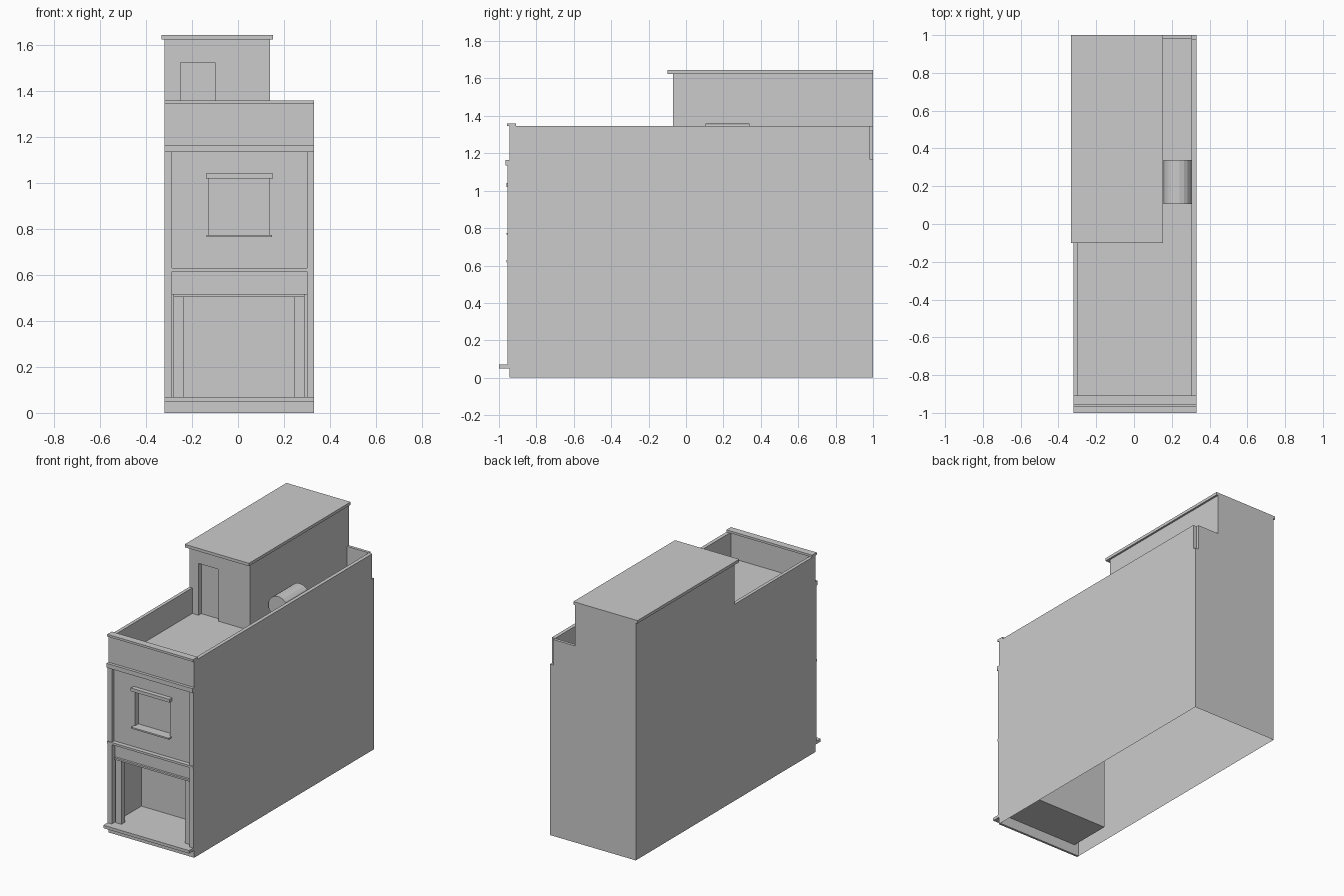
import bpy, bmesh, math

if "Cube" in bpy.data.objects:
    bpy.data.objects.remove(bpy.data.objects["Cube"])

# Overall planes of the building
X0, X1, YF, YB = -0.32, 0.33, -0.945, 1.0
WALL_Y, DECK, PARA = -0.93, 1.17, 1.345
HX = 0.14          # right side of the stair house
HY = -0.07         # front of the stair house

FACES = {"-x": (0, 4, 6, 2), "+x": (1, 3, 7, 5), "-y": (0, 1, 5, 4),
         "+y": (2, 6, 7, 3), "-z": (0, 2, 3, 1), "+z": (4, 5, 7, 6)}


def finish(name, bm):
    me = bpy.data.meshes.new(name)
    bm.to_mesh(me)
    bm.free()
    ob = bpy.data.objects.new(name, me)
    bpy.context.collection.objects.link(ob)
    return ob


def box(name, x0, x1, y0, y1, z0, z1, skip=(), inward=False):
    bm = bmesh.new()
    v = [bm.verts.new((x, y, z)) for z in (z0, z1) for y in (y0, y1) for x in (x0, x1)]
    for key, idx in FACES.items():
        if key not in skip:
            bm.faces.new([v[i] for i in (idx[::-1] if inward else idx)])
    return finish(name, bm)


def front_wall(name, y, x0, x1, z0, z1, holes):
    """Wall facing -y, with rectangular openings (x0, x1, z0, z1)."""
    xs = sorted({x0, x1, *(h[i] for h in holes for i in (0, 1))})
    zs = sorted({z0, z1, *(h[i] for h in holes for i in (2, 3))})
    bm = bmesh.new()
    for a, b in zip(xs, xs[1:]):
        for c, d in zip(zs, zs[1:]):
            mx, mz = (a + b) / 2, (c + d) / 2
            if any(h[0] < mx < h[1] and h[2] < mz < h[3] for h in holes):
                continue
            bm.faces.new([bm.verts.new(p) for p in
                          ((a, y, c), (b, y, c), (b, y, d), (a, y, d))])
    bmesh.ops.remove_doubles(bm, verts=bm.verts, dist=1e-5)
    bmesh.ops.dissolve_limit(bm, angle_limit=0.01, verts=bm.verts, edges=bm.edges)
    return finish(name, bm)


def recess(name, y, depth, hole):
    box(name, hole[0], hole[1], y, y + depth, hole[2], hole[3], skip=("-y",), inward=True)


# Main shell: side walls, back and roof deck, open below
box("main_shell", X0, X1, YF, YB, 0, DECK, skip=("-y", "-z"))

# Front wall with shop room and window openings
shop = (-0.287, 0.30, 0.07, 0.615)
window = (-0.128, 0.135, 0.775, 1.02)
front_wall("front_wall", WALL_Y, X0, X1, 0, DECK, [shop, window])
recess("shop_room", WALL_Y, 0.295, shop)
recess("window_recess", WALL_Y, 0.035, window)

# Front trim
box("base_strip", X0, X1, YF, WALL_Y, 0, 0.05)
box("step_ledge", X0, X1, -1.0, WALL_Y, 0.05, 0.07)
for side, a, b in (("left", X0, -0.287), ("right", 0.30, X1)):
    box(side + "_pilaster", a, b, -0.955, WALL_Y, 0.07, 1.135)
box("floor_band", X0, X1, -0.96, WALL_Y, 0.615, 0.63)
box("cornice", X0, X1, -0.965, WALL_Y, 1.135, 1.165)
box("window_lintel", -0.14, 0.153, -0.96, WALL_Y, 1.02, 1.042)
box("window_sill", -0.137, 0.147, -0.96, WALL_Y, 0.765, 0.775)

# Shop front infill
box("shop_top_panel", -0.287, 0.30, -0.92, -0.89, 0.515, 0.615)
box("shop_lintel", -0.28, 0.29, -0.935, -0.885, 0.505, 0.517)
for side, a, b in (("left", -0.28, -0.235), ("right", 0.245, 0.29)):
    box(side + "_shop_post", a, b, -0.925, -0.885, 0.07, 0.505)

# Parapet around the roof deck
box("front_parapet", X0, X1, YF, -0.92, 1.165, PARA)
box("parapet_cap", X0, X1, -0.957, -0.908, PARA, 1.36)
box("left_parapet", X0, -0.297, -0.92, HY, DECK, PARA)
box("right_parapet", 0.305, X1, -0.92, 0.98, DECK, PARA)
box("back_parapet", HX, 0.305, 0.98, YB, DECK, PARA)

# Stair house with recessed door and flat roof
door = (-0.25, -0.10, DECK, 1.525)
box("stair_house", X0, HX, HY, YB, DECK, 1.625, skip=("-y", "-z"))
front_wall("stair_house_front", HY, X0, HX, DECK, 1.625, [door])
recess("door_recess", HY, 0.03, door)
box("stair_house_roof", -0.333, 0.153, -0.10, YB, 1.625, 1.645)

# Water tank lying on two cradles
bpy.ops.mesh.primitive_cylinder_add(vertices=20, radius=0.075, depth=0.235,
                                    location=(0.23, 0.2225, 1.285),
                                    rotation=(math.pi / 2, math.radians(9), 0))
bpy.context.object.name = "water_tank"
for i, y in enumerate((0.15, 0.27)):
    box(f"tank_cradle_{i + 1}", 0.19, 0.27, y, y + 0.025, DECK, 1.23)
